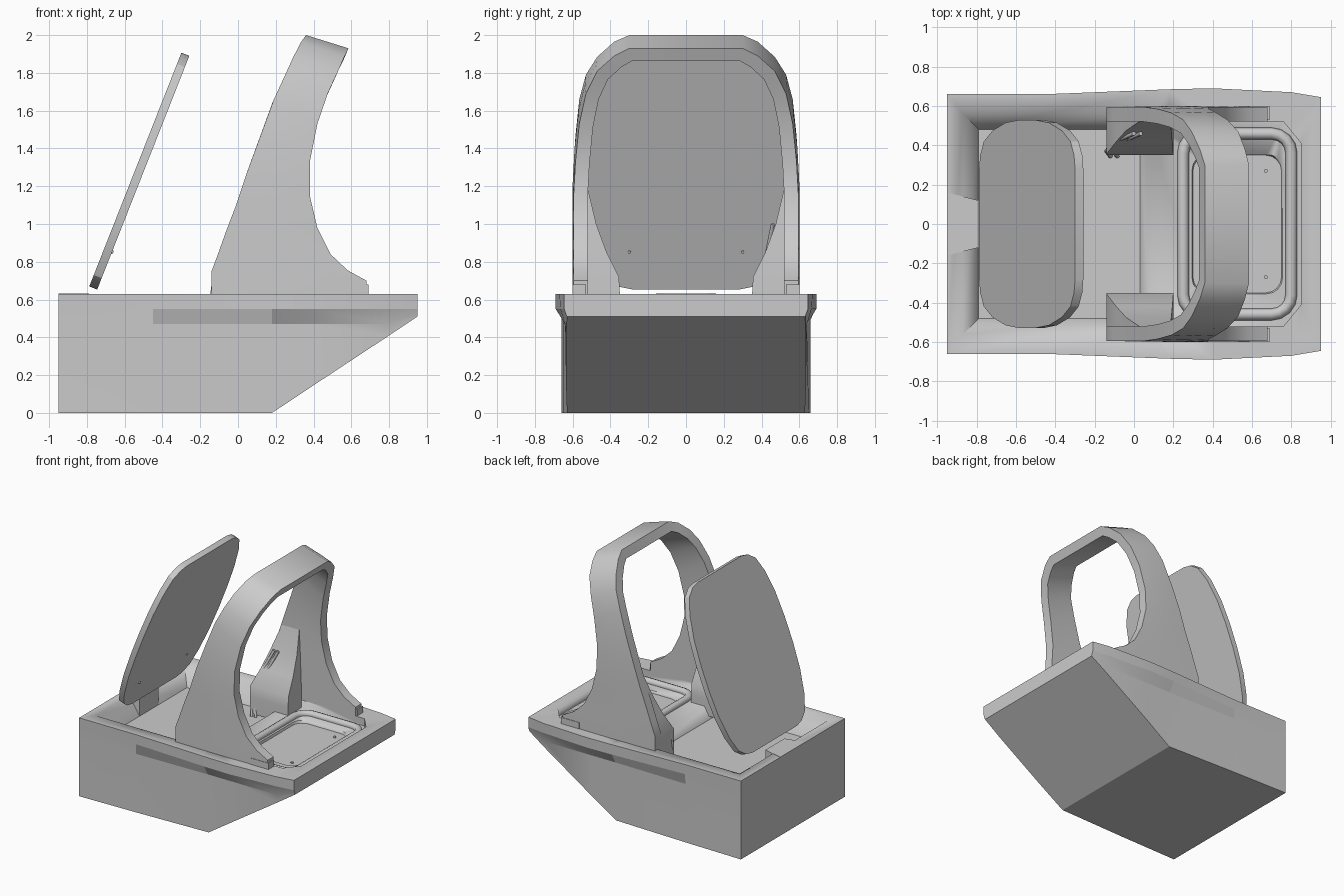
import bpy, bmesh, math
from mathutils import Vector

if "Cube" in bpy.data.objects:
    bpy.data.objects.remove(bpy.data.objects["Cube"])


def loft(name, rings, angle=30):
    """Skin a list of equal-length closed rings and cap both ends."""
    bm = bmesh.new()
    vs = [[bm.verts.new(p) for p in r] for r in rings]
    n = len(rings[0])
    for a, b in zip(vs, vs[1:]):
        for i in range(n):
            j = (i + 1) % n
            bm.faces.new((a[i], a[j], b[j], b[i]))
    bm.faces.new(vs[0])
    bm.faces.new(vs[-1])
    bmesh.ops.recalc_face_normals(bm, faces=bm.faces)
    me = bpy.data.meshes.new(name)
    bm.to_mesh(me)
    bm.free()
    ob = bpy.data.objects.new(name, me)
    bpy.context.collection.objects.link(ob)
    bpy.ops.object.select_all(action='DESELECT')
    bpy.context.view_layer.objects.active = ob
    ob.select_set(True)
    bpy.ops.object.shade_smooth_by_angle(angle=math.radians(angle))
    return ob


def flat(pts, z):
    return [(x, y, z) for x, y in pts]


def box_pts(x0, x1, y):
    return [(x0, -y), (x1, -y), (x1, y), (x0, y)]


def rounded(x0, x1, y, r, steps=4):
    out = []
    for cx, cy, a0 in ((x1 - r, y - r, 0), (x0 + r, y - r, 90),
                       (x0 + r, r - y, 180), (x1 - r, r - y, 270)):
        for k in range(steps + 1):
            a = math.radians(a0 + 90 * k / steps)
            out.append((cx + r * math.cos(a), cy + r * math.sin(a)))
    return out


def cut(ob, cutter):
    m = ob.modifiers.new("cut", 'BOOLEAN')
    m.operation, m.solver, m.object = 'DIFFERENCE', 'EXACT', cutter
    bpy.ops.object.select_all(action='DESELECT')
    bpy.context.view_layer.objects.active = ob
    ob.select_set(True)
    bpy.ops.object.modifier_apply(modifier=m.name)
    bpy.data.objects.remove(cutter, do_unlink=True)


def tube(name, pts, r, cyclic=False):
    cu = bpy.data.curves.new(name, 'CURVE')
    cu.dimensions = '3D'
    cu.bevel_depth, cu.bevel_resolution, cu.use_fill_caps = r, 2, True
    s = cu.splines.new('POLY')
    s.points.add(len(pts) - 1)
    for p, c in zip(s.points, pts):
        p.co = (*c, 1)
    s.use_cyclic_u = cyclic
    ob = bpy.data.objects.new(name, cu)
    bpy.context.collection.objects.link(ob)
    return ob


# hull: half sections (y, z) at stations along x
stations = [
    (-.95, [(.66, 0), (.66, .45), (.66, .55), (.66, .63)]),
    (-.45, [(.65, 0), (.65, .47), (.655, .55), (.66, .63)]),
    (.18, [(.63, 0), (.64, .47), (.685, .55), (.685, .63)]),
    (.40, [(.635, .146), (.64, .47), (.69, .55), (.69, .63)]),
    (.80, [(.635, .41), (.64, .47), (.665, .55), (.67, .63)]),
    (.95, [(.63, .51), (.635, .52), (.645, .55), (.645, .63)]),
]
hull = loft("hull", [[(x, y, z) for y, z in h] + [(x, -y, z) for y, z in h[::-1]]
                     for x, h in stations], 10)

# footwell, raised deck and tray recesses
cut(hull, loft("footwell_cutter", [flat(box_pts(-.79, .03, .48), .48),
                                   flat(box_pts(-.87, .115, .56), .63),
                                   flat(box_pts(-.87, .115, .56), .70)]))
deck = [(.0, -.52), (.76, -.52), (.85, -.41), (.85, .41), (.76, .52), (.0, .52)]
cut(hull, loft("deck_cutter", [flat(deck, .57), flat(deck, .72)]))
cut(hull, loft("tray_cutter", [flat(rounded(.30, .75, .35, .08), .55),
                               flat(rounded(.29, .76, .36, .08), .59)]))

# tongue on the end rim
wedge = [(-.95, -.16), (-.79, -.12), (-.79, .12), (-.95, .16)]
loft("rim_tongue", [flat(wedge, .47), flat(wedge, .631)])

# padded frame round the tray
tube("tray_frame", flat(rounded(.25, .80, .46, .10), .575), .03, True)

# hoop: outer y, back edge (x, z), front edge (x, z), turn of the inward normal
half = [
    (.595, -.14, .57, .68, .57, 0), (.595, -.14, .75, .68, .70, 0),
    (.595, -.11, .83, .58, .755, 0), (.595, -.06, .97, .49, .84, 0),
    (.595, -.01, 1.10, .42, .98, 0), (.595, .05, 1.28, .38, 1.15, 3),
    (.585, .12, 1.47, .38, 1.33, 8), (.565, .19, 1.66, .42, 1.53, 15),
    (.53, .25, 1.79, .475, 1.69, 25), (.47, .293, 1.885, .53, 1.81, 40),
    (.38, .335, 1.965, .565, 1.89, 60), (.30, .36, 2.0, .585, 1.93, 80),
]
rings = []
for side, seq in ((1, half), (-1, half[::-1])):
    for y, xb, zb, xf, zf, turn in seq:
        a, t = math.radians(turn), .075
        off = Vector((-.4 * t * math.sin(a), -side * t * math.cos(a), -.92 * t * math.sin(a)))
        b, f = Vector((xb, side * y, zb)), Vector((xf, side * y, zf))
        bow = Vector((0, side * .005 * math.cos(a), 0))
        rings.append([b, (b + f) / 2 + bow, f, f + off, b + off])
loft("hoop", rings, 35)

# inner leg flares and foot pads
flare = [(.50, .35, -.14, .20), (.63, .35, -.14, .20), (.72, .355, -.14, .20),
         (.85, .42, -.09, .195), (1.0, .475, -.04, .19), (1.2, .523, .03, .18)]
for side, tag in ((1, "left"), (-1, "right")):
    loft("leg_flare_" + tag, [[(x0, side * y, z), (x1, side * y, z),
                               (x1, side * .56, z), (x0, side * .56, z)]
                              for z, y, x0, x1 in flare])
    pad = [(x, side * y) for x, y in ((.53, .52), (.69, .53), (.69, .60), (.53, .60))]
    loft("foot_pad_" + tag, [flat(pad, .60), flat(pad, .68)])
    # fasteners on the tray
    tube("tray_bolt_" + tag, [(.67, side * .27, .54), (.67, side * .27, .56)], .01)
    tube("panel_bolt_" + tag, [(-.69, side * .30, .86), (-.66, side * .30, .85)], .008)

# hoses hanging from one leg
for i in range(2):
    d = i * .035
    tube(f"hose_{i}", [(.0 + d, .46, 1.0), (-.07 + d, .43, .85), (-.125 + d, .39, .72),
                       (-.14 + d, .37, .60), (-.12 + d, .345, .48)], .011)

# tilted windscreen panel with rounded outline
quarter = [(.665, .28), (.65, .35), (.60, .42), (.48, .475), (.30, .515), (.10, .53)]
edge = quarter + [(-u, w) for u, w in quarter[::-1]]
outline = edge + [(u, -w) for u, w in edge[::-1]]
along = Vector((.485, 0, 1.23)).normalized()
normal = Vector((along.z, 0, -along.x))
mid = Vector((-.5225, 0, 1.28))
loft("tilted_panel", [[mid + along * u + Vector((0, w, 0)) + normal * s for u, w in outline]
                      for s in (-.0225, .0225)], 25)
